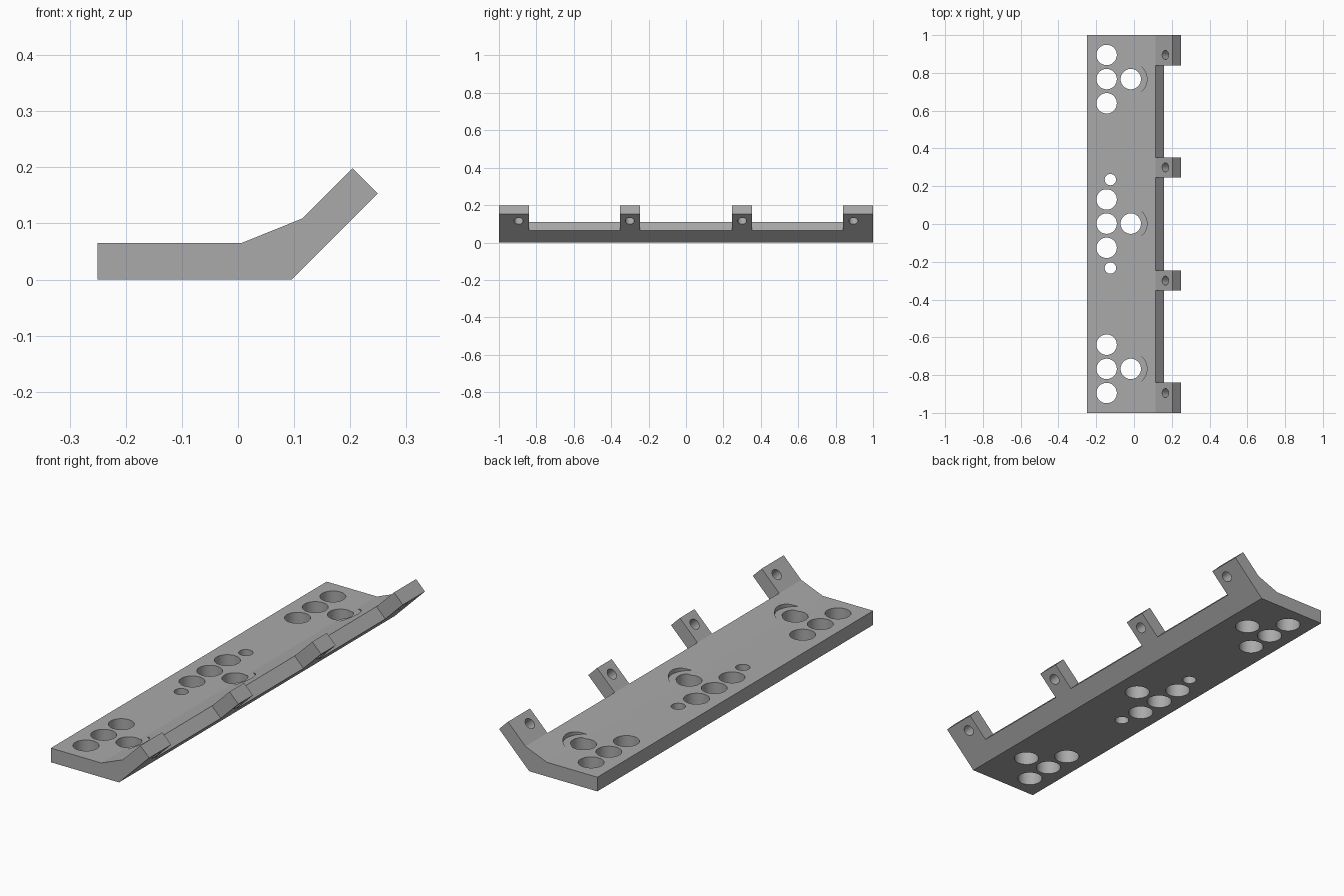
import bpy, bmesh, math
from mathutils import Matrix, Vector

if "Cube" in bpy.data.objects:
    bpy.data.objects.remove(bpy.data.objects["Cube"])

grey = bpy.data.materials.new("plain grey")
grey.diffuse_color = (0.4, 0.4, 0.4, 1)
grey.use_nodes = True
grey.node_tree.nodes["Principled BSDF"].inputs["Base Color"].default_value = grey.diffuse_color


def finish(bm, name):
    bmesh.ops.recalc_face_normals(bm, faces=bm.faces[:])
    mesh = bpy.data.meshes.new(name)
    bm.to_mesh(mesh)
    bm.free()
    mesh.materials.append(grey)
    obj = bpy.data.objects.new(name, mesh)
    bpy.context.collection.objects.link(obj)
    return obj


def prism(bm, profile, y0, y1):
    """Extrude an x-z profile along y."""
    face = bm.faces.new([bm.verts.new((x, y0, z)) for x, z in profile])
    ext = bmesh.ops.extrude_face_region(bm, geom=[face])
    verts = [v for v in ext["geom"] if isinstance(v, bmesh.types.BMVert)]
    bmesh.ops.translate(bm, verts=verts, vec=(0, y1 - y0, 0))


def cylinder(bm, centre, radius, depth, tilt=0):
    m = Matrix.Translation(Vector(centre)) @ Matrix.Rotation(tilt, 4, 'Y')
    bmesh.ops.create_cone(bm, cap_ends=True, segments=48, radius1=radius,
                          radius2=radius, depth=depth, matrix=m)


# Bent plate, full length
bm = bmesh.new()
prism(bm, [(-0.25, 0), (0.096, 0), (0.249, 0.153), (0.204, 0.198),
           (0.115, 0.109), (0.006, 0.065), (-0.25, 0.065)], -1, 1)
plate = finish(bm, "bracket_plate")

# Gaps that leave four tabs on the sloped edge
bm = bmesh.new()
gap = [(0.0748, 0.149), (0.2148, 0.009), (0.4148, 0.209), (0.2748, 0.349)]
for y0, y1 in [(-0.84, -0.353), (-0.247, 0.247), (0.353, 0.84)]:
    prism(bm, gap, y0, y1)
gaps = finish(bm, "gap_cutter")

# Shallow screw-head clearances in the slope
bm = bmesh.new()
for y in (-0.767, 0.002, 0.767):
    cylinder(bm, (-0.017, y, 0.171), 0.086, 0.2)
clearances = finish(bm, "clearance_cutter")

# Through holes in the plate and the tabs
bm = bmesh.new()
for y in (-0.767, 0.002, 0.767):
    cylinder(bm, (-0.017, y, 0.05), 0.054, 0.3)
    for dy in (-0.128, 0, 0.128):
        cylinder(bm, (-0.145, y + dy, 0.05), 0.054, 0.3)
for y in (-0.233, 0.235):
    cylinder(bm, (-0.125, y, 0.05), 0.03, 0.3)
for y in (-0.895, -0.3, 0.3, 0.895):
    cylinder(bm, (0.188, y, 0.138), 0.024, 0.2, math.radians(-45))
holes = finish(bm, "hole_cutter")

# Cut everything, then remove the cutters
cutters = [gaps, clearances, holes]
for c in cutters:
    mod = plate.modifiers.new(c.name, 'BOOLEAN')
    mod.operation = 'DIFFERENCE'
    mod.solver = 'EXACT'
    mod.object = c
    c.hide_render = True
bpy.context.view_layer.objects.active = plate
plate.select_set(True)
for mod in list(plate.modifiers):
    bpy.ops.object.modifier_apply(modifier=mod.name)
for c in cutters:
    bpy.data.objects.remove(c)

bpy.ops.object.shade_smooth_by_angle(angle=math.radians(15))
